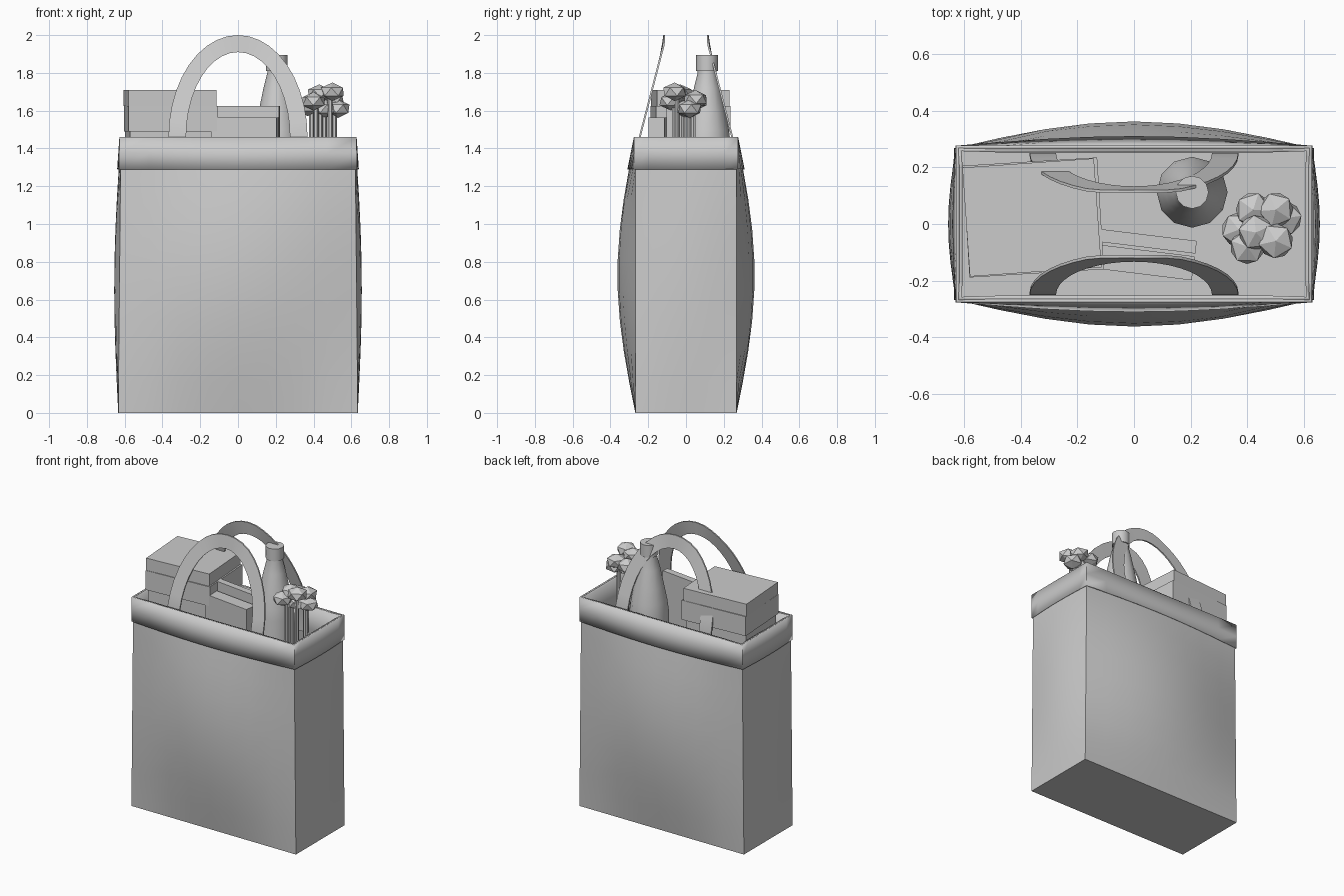
import bpy, bmesh, math
from mathutils import Matrix, Vector

if "Cube" in bpy.data.objects:
    bpy.data.objects.remove(bpy.data.objects["Cube"])

grey = bpy.data.materials.new("light_grey")
grey.use_nodes = True
COLOUR = (0.6, 0.6, 0.6, 1)
grey.diffuse_color = COLOUR
grey.node_tree.nodes["Principled BSDF"].inputs["Base Color"].default_value = COLOUR

HEIGHT = 1.46
FLOOR = 0.02


def finish(name, bm, smooth=None):
    bmesh.ops.remove_doubles(bm, verts=bm.verts, dist=0.0005)
    bmesh.ops.recalc_face_normals(bm, faces=bm.faces)
    mesh = bpy.data.meshes.new(name)
    bm.to_mesh(mesh)
    bm.free()
    mesh.materials.append(grey)
    ob = bpy.data.objects.new(name, mesh)
    bpy.context.collection.objects.link(ob)
    if smooth:
        bpy.ops.object.select_all(action='DESELECT')
        bpy.context.view_layer.objects.active = ob
        ob.select_set(True)
        bpy.ops.object.shade_smooth_by_angle(angle=math.radians(smooth))
    return ob


def box(name, x, y, w, d, bottom, top, turn=0):
    bm = bmesh.new()
    place = (Matrix.Translation((x, y, (bottom + top) / 2))
             @ Matrix.Rotation(math.radians(turn), 4, 'Z')
             @ Matrix.Diagonal((w, d, top - bottom, 1)))
    bmesh.ops.create_cube(bm, size=1, matrix=place)
    return finish(name, bm)


def wall_point(u, z, side, grow):
    """Point on a bulging wall, u runs from -1 to 1 along it."""
    t = z / HEIGHT
    puff = math.sin(math.pi * t) * math.cos(u * math.pi / 2)
    hx, hy = 0.634 - 0.014 * t + grow, 0.268 + grow
    if side % 2 == 0:
        p = Vector((u * hx, -hy - 0.095 * puff, z))
    else:
        p = Vector((hx + 0.028 * puff, u * hy, z))
    return p if side < 2 else Vector((-p.x, -p.y, z))


def shell(name, z0, z1, rows, grow, thickness, bottom=False):
    """Four bulging walls, thickened inwards."""
    bm = bmesh.new()
    cols = 8
    for side in range(4):
        grid = [[bm.verts.new(wall_point(2 * c / cols - 1, z0 + (z1 - z0) * r / rows, side, grow))
                 for c in range(cols + 1)] for r in range(rows + 1)]
        for r in range(rows):
            for c in range(cols):
                bm.faces.new((grid[r][c], grid[r][c + 1], grid[r + 1][c + 1], grid[r + 1][c]))
    bmesh.ops.remove_doubles(bm, verts=bm.verts, dist=0.0005)
    if bottom:
        bmesh.ops.holes_fill(bm, edges=[e for e in bm.edges if e.is_boundary
                                        and all(v.co.z < 0.001 for v in e.verts)], sides=0)
    # Orient every face outwards before thickening
    middle = Vector((0, 0, (z0 + z1) / 2))
    bm.normal_update()
    for f in bm.faces:
        if f.normal.dot(f.calc_center_median() - middle) < 0:
            f.normal_flip()
    ob = finish(name, bm, 30)
    mod = ob.modifiers.new("thickness", 'SOLIDIFY')
    mod.thickness, mod.offset = thickness, -1
    return ob


# Bag body and folded cuff
shell("bag_body", 0, HEIGHT - 0.002, 9, 0, 0.016, bottom=True)
shell("bag_cuff", 1.29, HEIGHT, 2, 0.008, 0.012)


# Flat arched handles leaning towards each other
def handle(name, side):
    bm = bmesh.new()
    steps = 20
    path = [(-1, 0, 1.28)]
    path += [(-math.cos(math.pi * i / steps), math.sin(math.pi * i / steps), HEIGHT)
             for i in range(steps + 1)]
    path += [(1, 0, 1.28)]
    rings = []
    for cx, s, base in path:
        ring = []
        for rx, rz, dy in ((0.368, 0.54, 0), (0.275, 0.45, 0), (0.275, 0.45, 0.01), (0.368, 0.54, 0.01)):
            z = base + rz * s
            lean = min(1, max(0, z - HEIGHT) / 0.5)
            ring.append(bm.verts.new((cx * rx, side * (0.25 - 0.13 * lean - dy), z)))
        rings.append(ring)
    for a, b in zip(rings, rings[1:]):
        for k in range(4):
            n = (k + 1) % 4
            bm.faces.new((a[k], a[n], b[n], b[k]))
    bm.faces.new(rings[0])
    bm.faces.new(rings[-1])
    finish(name, bm, 30)


handle("front_handle", -1)
handle("back_handle", 1)


# Bottle: a turned profile
def lathe(name, x, y, profile, sides):
    bm = bmesh.new()
    rings = [[bm.verts.new((x + r * math.cos(2 * math.pi * k / sides),
                            y + r * math.sin(2 * math.pi * k / sides), z))
              for k in range(sides)] for r, z in profile]
    for a, b in zip(rings, rings[1:]):
        for k in range(sides):
            n = (k + 1) % sides
            bm.faces.new((a[k], a[n], b[n], b[k]))
    bm.faces.new(rings[0])
    bm.faces.new(rings[-1])
    return finish(name, bm, 35)


lathe("bottle", 0.205, 0.112, [(0.125, FLOOR), (0.125, 1.42), (0.115, 1.5), (0.095, 1.6),
                               (0.07, 1.72), (0.05, 1.8), (0.05, 1.84)], 12)
lathe("bottle_cap", 0.205, 0.112, [(0.058, 1.81), (0.058, 1.895)], 12)

# Stacked boxes
box("upper_box", -0.36, 0.023, 0.465, 0.385, 1.625, 1.71, 4)
box("lower_box", -0.355, 0.023, 0.475, 0.395, 1.49, 1.625, 3.5)
box("bottom_box", -0.365, 0.023, 0.44, 0.37, FLOOR, 1.49, 4)

# Upright books
box("tall_book", 0.04, -0.06, 0.36, 0.045, FLOOR, 1.625, -7)
box("thick_book", 0.035, -0.135, 0.35, 0.085, FLOOR, 1.565, -7)

# Bunch of faceted buds on stems
buds = [(0.42, 0.05, 1.65), (0.50, 0.05, 1.66), (0.53, 0.02, 1.61), (0.50, -0.06, 1.70),
        (0.40, -0.08, 1.65), (0.37, -0.02, 1.62), (0.43, -0.03, 1.69), (0.46, 0.0, 1.61)]
for i, (x, y, z) in enumerate(buds):
    bm = bmesh.new()
    place = (Matrix.Translation((x, y, z)) @ Matrix.Rotation(i * 0.7, 4, 'Z')
             @ Matrix.Diagonal((1, 1, 0.72, 1)))
    bmesh.ops.create_icosphere(bm, subdivisions=1, radius=0.068, matrix=place)
    finish("bud_%d" % (i + 1), bm)
    lathe("stem_%d" % (i + 1), x + (0.45 - x) * 0.25, y * 0.8, [(0.013, FLOOR), (0.013, z - 0.02)], 6)
